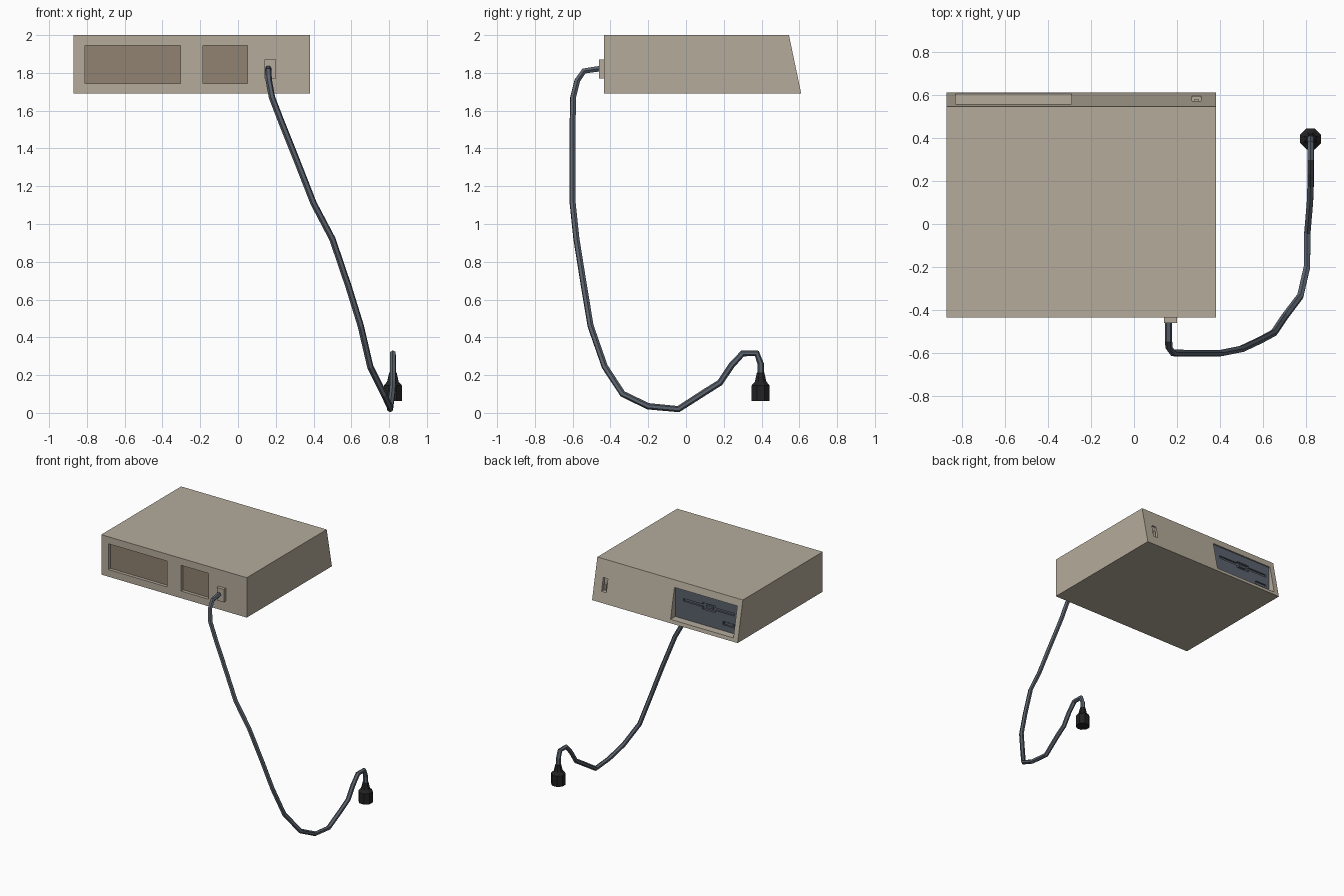
import bpy, bmesh, math

if "Cube" in bpy.data.objects:
    bpy.data.objects.remove(bpy.data.objects["Cube"])


def material(name, rgb):
    m = bpy.data.materials.new(name)
    m.diffuse_color = (*rgb, 1)
    m.use_nodes = True
    m.node_tree.nodes["Principled BSDF"].inputs["Base Color"].default_value = m.diffuse_color
    return m


BEIGE = material("beige_casing", (0.46, 0.41, 0.33))
BROWN = material("brown_vent", (0.28, 0.225, 0.165))
SLATE = material("slate_grey", (0.105, 0.125, 0.155))
BLACK = material("black_rubber", (0.016, 0.016, 0.016))


def finish(name, bm, mat):
    bmesh.ops.recalc_face_normals(bm, faces=bm.faces)
    me = bpy.data.meshes.new(name)
    bm.to_mesh(me)
    bm.free()
    me.materials.append(mat)
    ob = bpy.data.objects.new(name, me)
    bpy.context.collection.objects.link(ob)
    return ob


def box(name, x, y, z, mat):
    bm = bmesh.new()
    bmesh.ops.create_cube(bm, size=1)
    for v in bm.verts:
        for i, (lo, hi) in enumerate((x, y, z)):
            v.co[i] = hi if v.co[i] > 0 else lo
    return finish(name, bm, mat)


def cut(target, x, y, z):
    """Cut a box-shaped recess out of the target."""
    cutter = box("cutter", x, y, z, target.data.materials[0])
    cutter.hide_render = True
    mod = target.modifiers.new("recess", 'BOOLEAN')
    mod.operation = 'DIFFERENCE'
    mod.solver = 'EXACT'
    mod.object = cutter
    bpy.context.view_layer.objects.active = target
    bpy.ops.object.modifier_apply(modifier=mod.name)
    bpy.data.objects.remove(cutter)


# Casing: side profile with a sloped drive face, extruded across x
bm = bmesh.new()
profile = [(-0.435, 1.69), (0.61, 1.69), (0.545, 2.0), (-0.435, 2.0)]
face = bm.faces.new([bm.verts.new((-0.87, y, z)) for y, z in profile])
ext = bmesh.ops.extrude_face_region(bm, geom=[face])
bmesh.ops.translate(bm, vec=(1.25, 0, 0),
                    verts=[g for g in ext["geom"] if isinstance(g, bmesh.types.BMVert)])
casing = finish("casing", bm, BEIGE)

# Two recessed vent panels
for i, (x0, x1) in enumerate([(-0.81, -0.305), (-0.185, 0.05)]):
    cut(casing, (x0, x1), (-0.6, -0.405), (1.745, 1.945))
    box(f"vent_panel_{i + 1}", (x0, x1), (-0.41, -0.402), (1.745, 1.945), BROWN)

# Disk drive: bay, panel, long slot, finger notch and eject button
cut(casing, (-0.83, -0.29), (0.515, 0.8), (1.717, 1.947))
drive = box("drive_panel", (-0.83, -0.29), (0.51, 0.545), (1.717, 1.947), SLATE)
cut(drive, (-0.80, -0.36), (0.532, 0.6), (1.855, 1.875))
cut(drive, (-0.635, -0.525), (0.527, 0.6), (1.838, 1.888))
cut(drive, (-0.80, -0.70), (0.532, 0.6), (1.762, 1.79))
box("drive_latch", (-0.61, -0.55), (0.52, 0.542), (1.855, 1.872), SLATE)
box("eject_button", (-0.79, -0.71), (0.52, 0.54), (1.767, 1.785), SLATE)

# Power switch
cut(casing, (0.27, 0.31), (0.56, 0.8), (1.77, 1.87))
box("power_switch", (0.28, 0.30), (0.55, 0.58), (1.78, 1.825), BEIGE)

# Cable socket
box("cable_socket", (0.14, 0.20), (-0.46, -0.43), (1.77, 1.87), BEIGE)

# Cable: six-sided tube along a path
path = [(0.16, -0.44, 1.825), (0.16, -0.54, 1.81), (0.163, -0.575, 1.76),
        (0.18, -0.598, 1.67), (0.23, -0.6, 1.54), (0.31, -0.6, 1.34),
        (0.40, -0.6, 1.11), (0.50, -0.58, 0.92), (0.585, -0.54, 0.67),
        (0.65, -0.505, 0.46), (0.70, -0.43, 0.245), (0.772, -0.335, 0.10),
        (0.803, -0.20, 0.035), (0.805, -0.04, 0.02), (0.817, 0.10, 0.11),
        (0.82, 0.18, 0.16), (0.82, 0.24, 0.25), (0.82, 0.30, 0.315),
        (0.82, 0.375, 0.315), (0.82, 0.395, 0.26), (0.82, 0.395, 0.20)]
cu = bpy.data.curves.new("cable", 'CURVE')
cu.dimensions = '3D'
cu.bevel_depth = 0.017
cu.bevel_resolution = 1
cu.use_fill_caps = True
sp = cu.splines.new('POLY')
sp.points.add(len(path) - 1)
for p, co in zip(sp.points, path):
    p.co = (*co, 1)
sp.use_smooth = False
cu.materials.append(SLATE)
cable = bpy.data.objects.new("cable", cu)
bpy.context.collection.objects.link(cable)
bpy.ops.object.select_all(action='DESELECT')
cable.select_set(True)
bpy.context.view_layer.objects.active = cable
bpy.ops.object.convert(target='MESH')

# Plug: stacked octagonal rings
bm = bmesh.new()
SIDES = 8
rings = []
for z, r in [(0.062, 0.052), (0.145, 0.052), (0.165, 0.033), (0.215, 0.021)]:
    rings.append([bm.verts.new((0.82 + r * math.cos(a), 0.395 + r * math.sin(a), z))
                  for a in (math.tau * (k + 0.5) / SIDES for k in range(SIDES))])
for lo, hi in zip(rings, rings[1:]):
    for k in range(SIDES):
        n = (k + 1) % SIDES
        bm.faces.new((lo[k], lo[n], hi[n], hi[k]))
bm.faces.new(rings[0])
bm.faces.new(rings[-1])
finish("plug", bm, BLACK)
